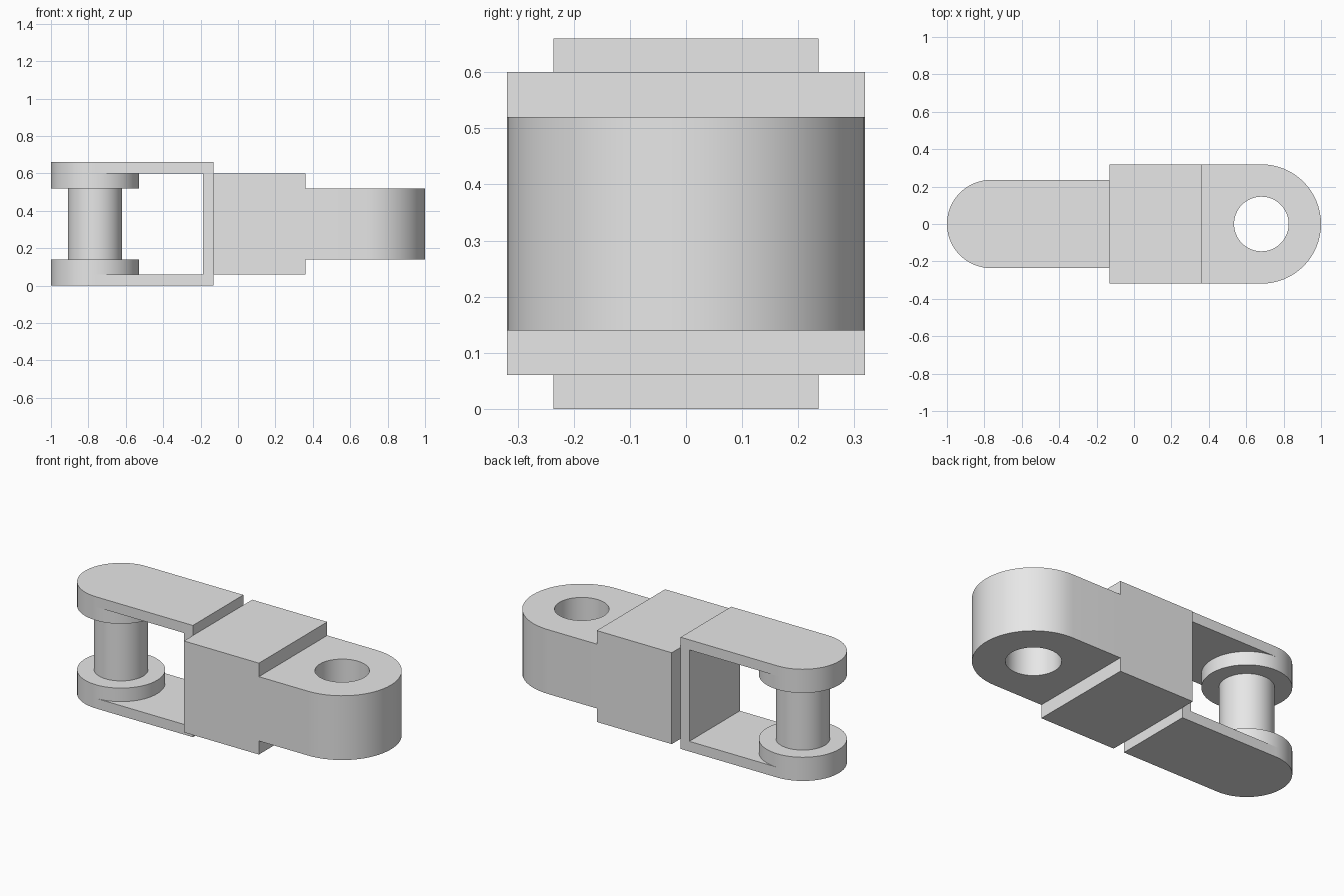
import bpy
import bmesh
from math import cos, sin, pi, radians

# Remove the default object
if "Cube" in bpy.data.objects:
    bpy.data.objects.remove(bpy.data.objects["Cube"])

# Single plain grey
GREY = (0.8, 0.8, 0.8, 1.0)
grey = bpy.data.materials.new("plain_grey")
grey.use_nodes = True
grey.diffuse_color = GREY
grey.node_tree.nodes["Principled BSDF"].inputs["Base Color"].default_value = GREY


def arc(cx, r, start, end, steps=32):
    """Points of an arc centred on (cx, 0)."""
    angles = [start + (end - start) * i / steps for i in range(steps + 1)]
    return [(cx + r * cos(a), r * sin(a)) for a in angles]


def circle(cx, r):
    return arc(cx, r, 0, 2 * pi, 64)[:-1]


def rectangle(x0, x1, half):
    return [(x0, -half), (x1, -half), (x1, half), (x0, half)]


def prism(name, loops, z0, z1):
    """Extrude a flat outline (further loops become holes) from z0 to z1."""
    bm = bmesh.new()
    edges = []
    for loop in loops:
        verts = [bm.verts.new((x, y, z0)) for x, y in loop]
        edges += [bm.edges.new((v, verts[i - 1])) for i, v in enumerate(verts)]
    if len(loops) == 1:
        bm.faces.new(verts)
    else:
        bmesh.ops.triangle_fill(bm, edges=edges, use_beauty=True)
    result = bmesh.ops.extrude_face_region(bm, geom=bm.faces[:])
    top = [g for g in result["geom"] if isinstance(g, bmesh.types.BMVert)]
    bmesh.ops.translate(bm, verts=top, vec=(0, 0, z1 - z0))
    bmesh.ops.recalc_face_normals(bm, faces=bm.faces[:])
    mesh = bpy.data.meshes.new(name)
    bm.to_mesh(mesh)
    bm.free()
    mesh.materials.append(grey)
    mesh.shade_smooth()
    mesh.set_sharp_from_angle(angle=radians(30))
    obj = bpy.data.objects.new(name, mesh)
    bpy.context.collection.objects.link(obj)
    return obj


HEIGHT = 0.66
PIN_X, ARM_R = -0.764, 0.236
EYE_X, EYE_R = 0.681, 0.319
JOINT_X, STEP_X = -0.13, 0.36

# Fork arms with rounded ends, and the round bosses inside them
arm = arc(PIN_X, ARM_R, pi / 2, 3 * pi / 2) + [(JOINT_X, -ARM_R), (JOINT_X, ARM_R)]
for side, flip in (("lower", False), ("upper", True)):
    for part, outline, z0, z1 in (("fork_arm", arm, 0, 0.06),
                                  ("pin_boss", circle(PIN_X, ARM_R), 0.06, 0.14)):
        if flip:
            z0, z1 = HEIGHT - z1, HEIGHT - z0
        prism(f"{side}_{part}", [outline], z0, z1)

# Fork back wall and the pin across the fork
prism("fork_back_wall", [rectangle(-0.187, JOINT_X, ARM_R)], 0.06, 0.60)
prism("hinge_pin", [circle(PIN_X, 0.145)], 0.14, 0.52)

# Centre block
prism("centre_block", [rectangle(JOINT_X, STEP_X, EYE_R)], 0.06, 0.60)

# Rounded tongue with the pin hole
tongue = arc(EYE_X, EYE_R, -pi / 2, pi / 2) + [(STEP_X, EYE_R), (STEP_X, -EYE_R)]
prism("eye_tongue", [tongue, circle(EYE_X, 0.146)], 0.14, 0.52)
